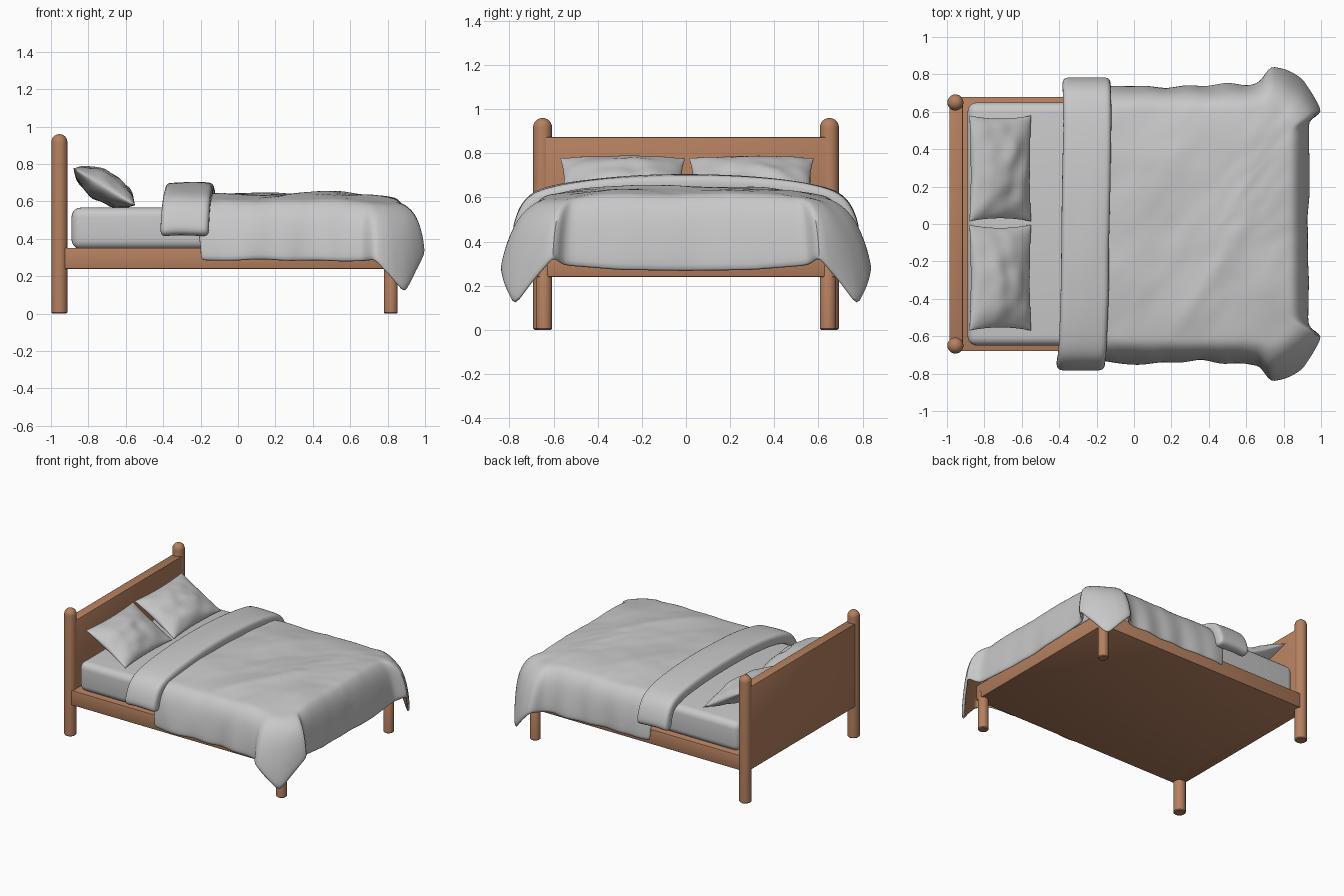
import bpy, bmesh, math
from mathutils import Vector, Matrix, noise

if "Cube" in bpy.data.objects:
    bpy.data.objects.remove(bpy.data.objects["Cube"])


def material(name, rgb):
    m = bpy.data.materials.new(name)
    m.diffuse_color = (*rgb, 1)
    m.use_nodes = True
    m.node_tree.nodes["Principled BSDF"].inputs["Base Color"].default_value = m.diffuse_color
    return m


WOOD = material("warm wood", (0.46, 0.215, 0.115))
LINEN = material("grey linen", (0.58, 0.58, 0.59))


def make(name, bm, mat, angle=40):
    me = bpy.data.meshes.new(name)
    bm.to_mesh(me)
    bm.free()
    ob = bpy.data.objects.new(name, me)
    bpy.context.collection.objects.link(ob)
    me.materials.append(mat)
    bpy.ops.object.select_all(action='DESELECT')
    ob.select_set(True)
    bpy.context.view_layer.objects.active = ob
    bpy.ops.object.shade_smooth_by_angle(angle=math.radians(angle))
    return ob


def box(name, lo, hi, mat, bevel, segments=3):
    bm = bmesh.new()
    lo, hi = Vector(lo), Vector(hi)
    bmesh.ops.create_cube(bm, size=1, matrix=Matrix.Translation((lo + hi) / 2)
                          @ Matrix.Diagonal((*(hi - lo), 1)))
    bmesh.ops.bevel(bm, geom=bm.edges[:], offset=bevel, segments=segments,
                    profile=0.5, affect='EDGES')
    return make(name, bm, mat)


def post(name, x, y, r, h, dome):
    """Round post: lathe profile with a domed top."""
    prof = [(0, 0), (r - 0.006, 0), (r, 0.006), (r, h - dome)]
    prof += [(r * math.cos(a), h - dome + dome * math.sin(a))
             for a in [math.pi / 2 * i / 6 for i in range(1, 7)]]
    bm = bmesh.new()
    vs = [bm.verts.new((x + p, y, z)) for p, z in prof]
    es = [bm.edges.new(e) for e in zip(vs, vs[1:])]
    bmesh.ops.spin(bm, geom=vs + es, cent=(x, y, 0), axis=(0, 0, 1),
                   angle=math.tau, steps=28)
    bmesh.ops.remove_doubles(bm, verts=bm.verts[:], dist=1e-4)
    bmesh.ops.recalc_face_normals(bm, faces=bm.faces[:])
    return make(name, bm, WOOD)


def grid_mesh(rows):
    """Skin a list of equally long point rows, normals pointing up."""
    bm = bmesh.new()
    g = [[bm.verts.new(p) for p in row] for row in rows]
    for a, b in zip(g, g[1:]):
        for i in range(len(a) - 1):
            bm.faces.new((a[i], a[i + 1], b[i + 1], b[i]))
    bmesh.ops.remove_doubles(bm, verts=bm.verts[:], dist=1e-4)
    bmesh.ops.recalc_face_normals(bm, faces=bm.faces[:])
    if sum(f.normal.z * f.calc_area() for f in bm.faces) < 0:
        bmesh.ops.reverse_faces(bm, faces=bm.faces[:])
    return bm


def thicken(ob, t, levels):
    s = ob.modifiers.new("thickness", 'SOLIDIFY')
    s.thickness, s.offset = t, -1
    ob.modifiers.new("soften", 'SUBSURF').levels = levels
    ob.modifiers["soften"].render_levels = levels
    return s


# Wooden frame
for side, y in (("left", 0.65), ("right", -0.65)):
    post("head_post_" + side, -0.955, y, 0.043, 0.96, 0.043)
    post("foot_post_" + side, 0.817, y * 0.99, 0.037, 0.30, 0.01)
box("headboard", (-0.987, -0.645, 0.24), (-0.915, 0.645, 0.873), WOOD, 0.005, 2)
box("bed_base", (-0.93, -0.68, 0.24), (0.85, 0.68, 0.352), WOOD, 0.004, 2)

# Mattress
box("mattress", (-0.89, -0.65, 0.345), (0.84, 0.65, 0.567), LINEN, 0.05, 5)


# Pillows: two bulging sheets joined at a pinched seam
def pillow(name, y, seed):
    n = 28
    rot = Matrix.Translation((-0.715, y, 0.678)) @ Matrix.Rotation(math.radians(31), 4, 'Y')
    bm = bmesh.new()
    for sgn in (1, -1):
        g = []
        for i in range(n + 1):
            u = -math.cos(math.pi * i / n)
            row = []
            for j in range(n + 1):
                v = -math.cos(math.pi * j / n)
                bulge = ((1 - u * u) * (1 - v * v)) ** 0.55
                w = noise.noise(Vector((u * 2, v * 2.5, seed + sgn)))
                z = sgn * bulge * 0.078 * (1 + 0.25 * w)
                p = Vector((0.193 * u * (1 - 0.07 * (1 - v * v)),
                            0.283 * v * (1 - 0.06 * (1 - u * u)), z))
                row.append(bm.verts.new(rot @ p))
            g.append(row)
        for i in range(n):
            for j in range(n):
                f = (g[i][j], g[i + 1][j], g[i + 1][j + 1], g[i][j + 1])
                bm.faces.new(f if sgn > 0 else f[::-1])
    bmesh.ops.remove_doubles(bm, verts=bm.verts[:], dist=1e-5)
    return make(name, bm, LINEN, 60)


pillow("pillow_left", 0.297, 3.0)
pillow("pillow_right", -0.287, 9.0)

# Duvet: matching (edge x, y) and (hem x, y, z) points from head to foot middle
KEYS = [((-.33, .60), (-.20, .735, .285), 30), ((.60, .60), (.60, .745, .28), 2),
        ((.68, .60), (.67, .76, .28), 2), ((.74, .60), (.73, .85, .29), 2),
        ((.77, .595), (.82, .83, .20), 2), ((.80, .58), (.90, .785, .105), 2),
        ((.815, .55), (.955, .70, .22), 2), ((.82, .52), (1.01, .60, .33), 2),
        ((.82, .48), (.935, .55, .29), 5), ((.82, .30), (.935, .30, .27), 7),
        ((.82, 0), (.935, 0, .265), 1)]
outline = []
for (e0, h0, n), (e1, h1, _) in zip(KEYS, KEYS[1:]):
    for k in range(n):
        outline.append((Vector(e0).lerp(Vector(e1), k / n), Vector(h0).lerp(Vector(h1), k / n)))
outline.append((Vector(KEYS[-1][0]), Vector(KEYS[-1][1])))
flip = lambda v, s: Vector((v[0], v[1] * s, *v[2:]))
loop = [(flip(e, -1), flip(h, -1)) for e, h in outline]
loop += [(e.copy(), h.copy()) for e, h in outline[-2::-1]]


def top_z(x, y):
    """Height of the duvet top, with soft creases."""
    z = 0.641 - 0.03 * (abs(y) / 0.6) ** 4 - 0.02 * max(0, (x - 0.55) / 0.27) ** 2
    z += 0.014 * noise.noise(Vector((x * 3.2, y * 3.2, 4)))
    z += 0.006 * noise.noise(Vector(((x + y) * 4, (x - y) * 11, 8)))
    d = ((x - 0.2) * 0.6 - (y + 0.6) * 0.4) / 0.72
    if -0.6 < y < 0.1:
        z += 0.014 * math.exp(-(d / 0.05) ** 2) * math.sin(math.pi * (y + 0.6) / 0.7)
    return z


FH = (.2, .40, .62, .77, .87, .94, .98, 1)
FZ = (.015, .06, .17, .31, .48, .66, .84, 1)
rows = []
for e, h in loop:
    spine = Vector((min(e.x, 0.45), 0))
    row = []
    for k in range(13):
        p = spine.lerp(e, k / 12)
        row.append(Vector((p.x, p.y, top_z(p.x, p.y))))
    reach = (h.xy - e).length
    w = min(1, max(0, (reach - 0.2) / 0.1)) * 0.45 if e.x > 0.6 else 0
    edge = row[-1].copy()
    s = 1 if e.y > 0 else -1
    for a, b in zip(FH, FZ):
        f = a + (b - a) * w
        p = Vector((edge.x + (h.x - edge.x) * f, edge.y + (h.y - edge.y) * f,
                    edge.z + (h.z - edge.z) * b))
        # vertical folds along the hanging sides and foot
        if abs(e.y) > 0.59 and e.x < 0.66:
            p.y += s * b ** 0.6 * 0.03 * noise.noise(Vector((p.x * 6, 0.5 * b, 5 * s)))
            p.z += b * 0.012 * noise.noise(Vector((p.x * 4, 3, s)))
        elif e.x > 0.81 and abs(e.y) < 0.45:
            p.x += b * 0.012 * noise.noise(Vector((p.y * 6, 0.5 * b, 2)))
        row.append(p)
    rows.append(row)
duvet = make("duvet", grid_mesh(rows), LINEN, 80)
duvet.data.materials.append(WOOD)
thicken(duvet, 0.022, 1).material_offset = 1

# Folded-back band at the head end of the duvet
PATH = [(-.79, .415), (-.78, .48), (-.755, .55), (-.71, .61), (-.63, .645), (-.5, .67),
        (-.35, .686), (-.18, .697), (0, .70)]
PATH += [(-y, z) for y, z in PATH[-2::-1]]
rows = []
for y, z in PATH:
    row = []
    for i in range(7):
        t = i / 6
        x = -0.39 + 0.265 * t + 0.015 * y / 0.79
        x += 0.008 * noise.noise(Vector((y * 4, 2 * t, 1))) - 0.012 * (abs(y) / 0.79) ** 4
        puff = 0.006 * math.sin(math.pi * t) + 0.006 * noise.noise(Vector((y * 3, t * 2, 6)))
        row.append(Vector((x, y, z + puff)))
    rows.append(row)
band = make("duvet_fold", grid_mesh(rows), LINEN, 80)
thicken(band, 0.085, 2)
